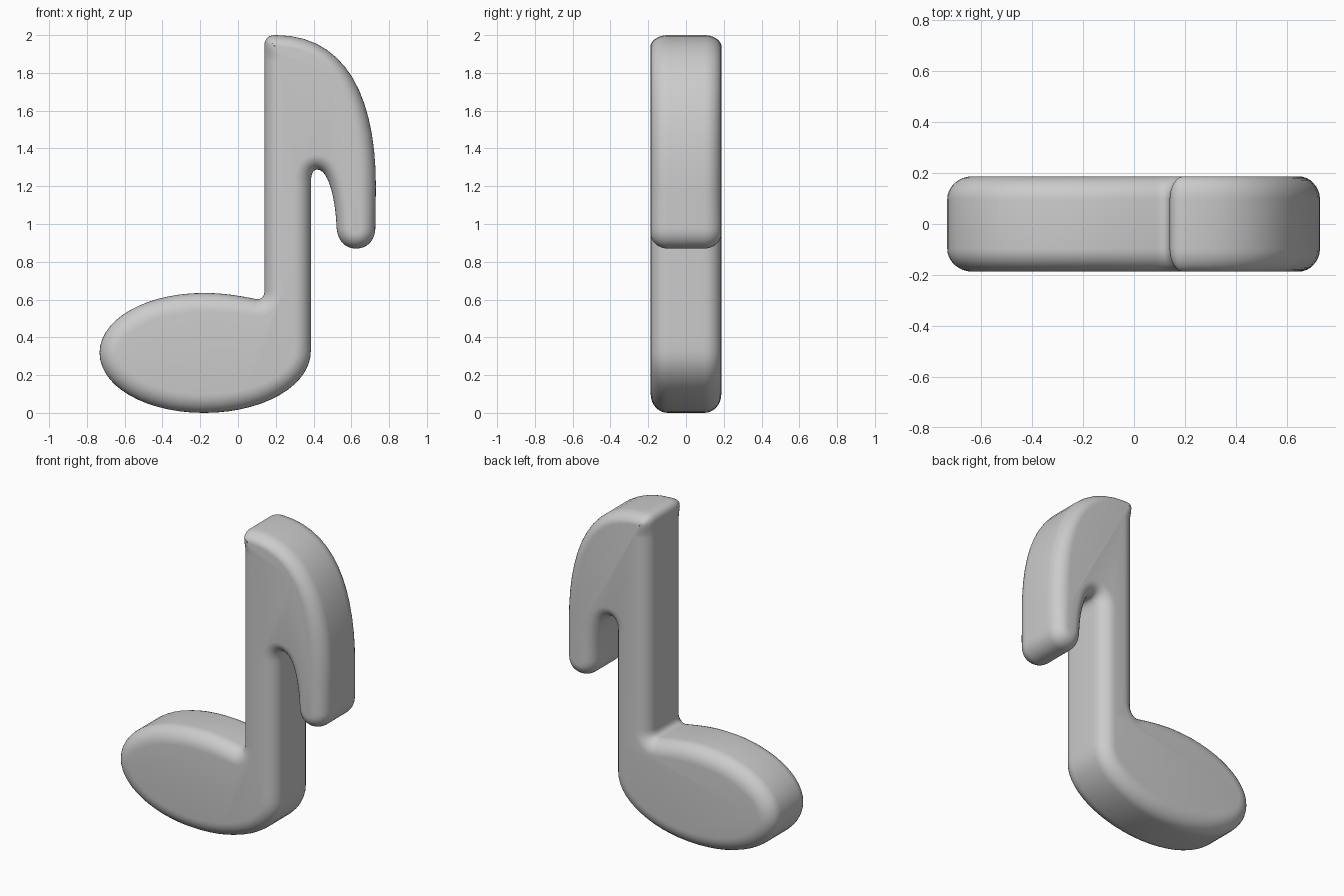
import bpy, bmesh, math
from mathutils import Vector

if "Cube" in bpy.data.objects:
    bpy.data.objects.remove(bpy.data.objects["Cube"])

HALF, ROUND, STEPS, ARC = 0.187, 0.09, 14, 8

# Outline, clockwise from the front: (control 1, control 2, end point, edge rounding); None = straight
start, start_round = (0.14, 1.86), 0.09
segments = [
    (None, None, (0.14, 1.945), 0.055),                      # stem, top left
    ((0.14, 1.98), (0.16, 2.0), (0.20, 2.0), 0.06),          # top corner
    ((0.58, 2.0), (0.73, 1.66), (0.73, 1.20), 0.09),         # flag outer curve
    (None, None, (0.727, 0.98), 0.08),
    ((0.727, 0.915), (0.685, 0.87), (0.625, 0.87), 0.08),    # flag tip
    ((0.565, 0.87), (0.527, 0.915), (0.522, 0.98), 0.08),
    ((0.515, 1.15), (0.475, 1.288), (0.42, 1.288), 0.08),    # flag inner curve
    ((0.395, 1.288), (0.386, 1.26), (0.386, 1.22), 0.09),
    (None, None, (0.386, 0.33), 0.09),                       # stem right side
    ((0.386, 0.14), (0.13, 0.0), (-0.18, 0.0), 0.10),        # note head
    ((-0.49, 0.0), (-0.733, 0.14), (-0.733, 0.318), 0.10),
    ((-0.733, 0.495), (-0.49, 0.635), (-0.18, 0.635), 0.10),
    ((-0.07, 0.635), (0.02, 0.617), (0.09, 0.604), 0.09),
    ((0.12, 0.598), (0.14, 0.61), (0.14, 0.65), 0.09),       # fillet at the stem
    (None, None, start, start_round),
]

# Sample the outline and its rounding
pts, rounds = [], []
a, ra = Vector(start), start_round
for c1, c2, end, rb in segments:
    b = Vector(end)
    c1 = Vector(c1) if c1 else a.lerp(b, 1 / 3)
    c2 = Vector(c2) if c2 else a.lerp(b, 2 / 3)
    for i in range(STEPS):
        t = i / STEPS
        u = 1 - t
        pts.append(a * u**3 + c1 * 3 * u * u * t + c2 * 3 * u * t * t + b * t**3)
        rounds.append(ra + (rb - ra) * t * t * (3 - 2 * t))
    a, ra = b, rb

n = len(pts)
inward = []
for i in range(n):
    t = (pts[i] - pts[i - 1]).normalized() + (pts[(i + 1) % n] - pts[i]).normalized()
    inward.append(Vector((t.y, -t.x)).normalized())

# Rings from the front face, round the edge, to the back face
angles = [math.pi / 2 * k / ARC for k in range(ARC + 1)]
sections = [(-1, v) for v in reversed(angles)] + [(1, v) for v in angles]
bm = bmesh.new()
rings = []
for side, ang in sections:
    y = side * (HALF - ROUND + ROUND * math.sin(ang))
    ring = []
    for p, d, r in zip(pts, inward, rounds):
        q = p + d * r * (1 - math.cos(ang))
        ring.append(bm.verts.new((q.x, y, q.y)))
    rings.append(ring)
for r0, r1 in zip(rings, rings[1:]):
    for i in range(n):
        j = (i + 1) % n
        bm.faces.new((r0[i], r0[j], r1[j], r1[i]))
bm.faces.new(rings[0])
bm.faces.new(rings[-1])
bmesh.ops.recalc_face_normals(bm, faces=bm.faces[:])
for f in bm.faces:
    f.smooth = True

mesh = bpy.data.meshes.new("music_note")
bm.to_mesh(mesh)
bm.free()
note = bpy.data.objects.new("music_note", mesh)
bpy.context.collection.objects.link(note)
